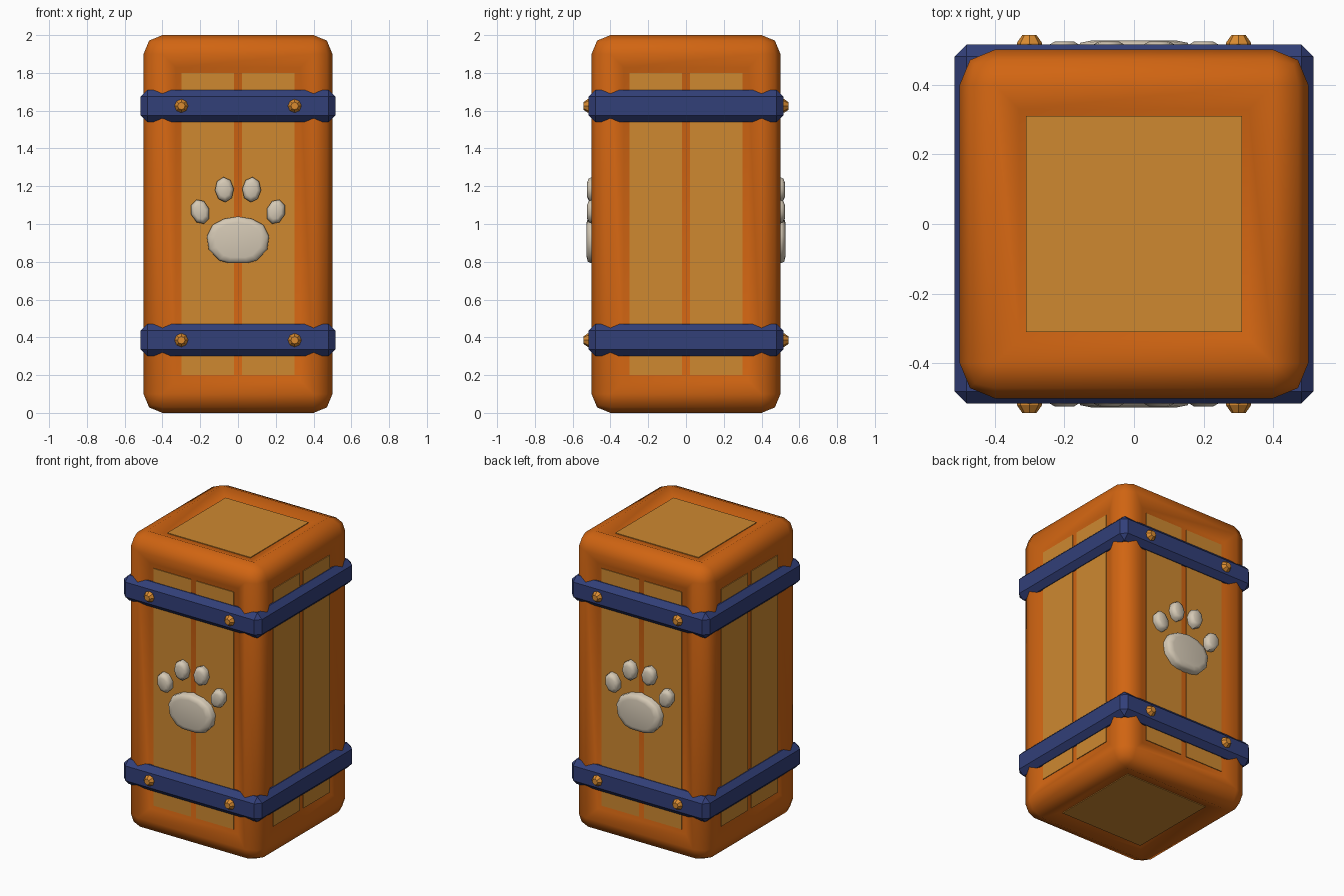
import bpy
import bmesh
from math import sin, cos, pi, radians
from mathutils import Matrix, Vector

cube = bpy.data.objects.get("Cube")
if cube:
    bpy.data.objects.remove(cube, do_unlink=True)


def material(name, rgb):
    m = bpy.data.materials.new(name)
    m.use_nodes = True
    m.diffuse_color = (*rgb, 1)
    m.node_tree.nodes["Principled BSDF"].inputs["Base Color"].default_value = (*rgb, 1)
    return m


ORANGE = material("dark orange wood", (0.64, 0.13, 0.006))
TAN = material("light panel wood", (0.62, 0.25, 0.03))
BLUE = material("navy strap", (0.032, 0.05, 0.19))
CREAM = material("cream paw", (0.66, 0.58, 0.46))
GOLD = material("gold stud", (0.70, 0.26, 0.03))


def finish(name, bm, mat, smooth=None):
    bmesh.ops.recalc_face_normals(bm, faces=bm.faces)
    mesh = bpy.data.meshes.new(name)
    bm.to_mesh(mesh)
    bm.free()
    mesh.materials.append(mat)
    ob = bpy.data.objects.new(name, mesh)
    bpy.context.collection.objects.link(ob)
    if smooth:
        bpy.ops.object.select_all(action="DESELECT")
        ob.select_set(True)
        bpy.context.view_layer.objects.active = ob
        bpy.ops.object.shade_smooth_by_angle(angle=radians(smooth))
    return ob


def box(size, centre, bevel=0, segments=1):
    bm = bmesh.new()
    bmesh.ops.create_cube(bm, size=1)
    bmesh.ops.scale(bm, vec=size, verts=bm.verts)
    bmesh.ops.translate(bm, vec=centre, verts=bm.verts)
    if bevel:
        bmesh.ops.bevel(bm, geom=bm.edges[:], offset=bevel, segments=segments,
                        profile=0.5, affect="EDGES")
    return bm


def button(outline, centre, rings, turn):
    """Stack of scaled outlines rising outward from the front, turned about z."""
    bm = bmesh.new()
    loops = []
    for depth, scale in rings:
        loops.append([bm.verts.new((centre[0] + x * scale, -depth, centre[1] + z * scale))
                      for x, z in outline])
    n = len(outline)
    for a, b in zip(loops, loops[1:]):
        for i in range(n):
            bm.faces.new((a[i], a[(i + 1) % n], b[(i + 1) % n], b[i]))
    bm.faces.new(loops[0])
    bm.faces.new(loops[-1])
    bmesh.ops.rotate(bm, cent=Vector(), matrix=Matrix.Rotation(turn, 3, "Z"), verts=bm.verts)
    return bm


def oval(rx, rz, sides, tilt=0):
    pts = [(rx * cos(2 * pi * i / sides), rz * sin(2 * pi * i / sides)) for i in range(sides)]
    return [(x * cos(tilt) - z * sin(tilt), x * sin(tilt) + z * cos(tilt)) for x, z in pts]


# Rounded body with a shallow sunken field on every side
bm = box((1, 1, 2), (0, 0, 1), bevel=0.1, segments=2)
fields = [f for f in bm.faces if f.calc_area() > 0.5]
bmesh.ops.inset_individual(bm, faces=fields, thickness=0.1, depth=-0.03)
finish("crate_body", bm, ORANGE, 60)

# Two boards on each upright side
for side, turn in (("front", 0), ("left", pi / 2), ("back", pi), ("right", -pi / 2)):
    for x in (-0.16, 0.16):
        bm = box((0.28, 0.016, 1.6), (x, -0.467, 1))
        bmesh.ops.rotate(bm, cent=Vector(), matrix=Matrix.Rotation(turn, 3, "Z"), verts=bm.verts)
        finish(f"{side}_board", bm, TAN)

# Single square panel on the lid and the base
for name, z in (("lid_panel", 1.967), ("base_panel", 0.033)):
    finish(name, box((0.62, 0.62, 0.016), (0, 0, z)), TAN)

# Straps around the body
for name, z in (("lower_strap", 0.385), ("upper_strap", 1.625)):
    finish(name, box((1.03, 1.03, 0.17), (0, 0, z), bevel=0.035), BLUE, 30)

# Studs and paw on the front and back
half_pad = [(0, 0.125), (0.075, 0.112), (0.135, 0.08), (0.165, 0.02),
            (0.155, -0.05), (0.1, -0.108), (0.05, -0.122)]
pad = half_pad + [(-x, z) for x, z in reversed(half_pad[1:])]
for side, turn in (("front", 0), ("back", pi)):
    for x in (-0.3, 0.3):
        for z in (0.385, 1.625):
            bm = button(oval(0.036, 0.036, 8), (x, z), ((0.5, 1), (0.52, 1), (0.543, 0.55)), turn)
            finish(f"{side}_stud", bm, GOLD)
    bm = button(pad, (0, 0.915), ((0.45, 1), (0.505, 1), (0.52, 0.93), (0.526, 0.75)), turn)
    finish(f"{side}_paw_pad", bm, CREAM, 50)
    for x, z, tilt in ((0.2, 1.065, -0.3), (0.072, 1.182, -0.08),
                       (-0.072, 1.182, 0.08), (-0.2, 1.065, 0.3)):
        bm = button(oval(0.05, 0.067, 8, tilt), (x, z),
                    ((0.45, 0.9), (0.495, 1), (0.515, 0.88), (0.523, 0.6)), turn)
        finish(f"{side}_paw_toe", bm, CREAM, 50)
